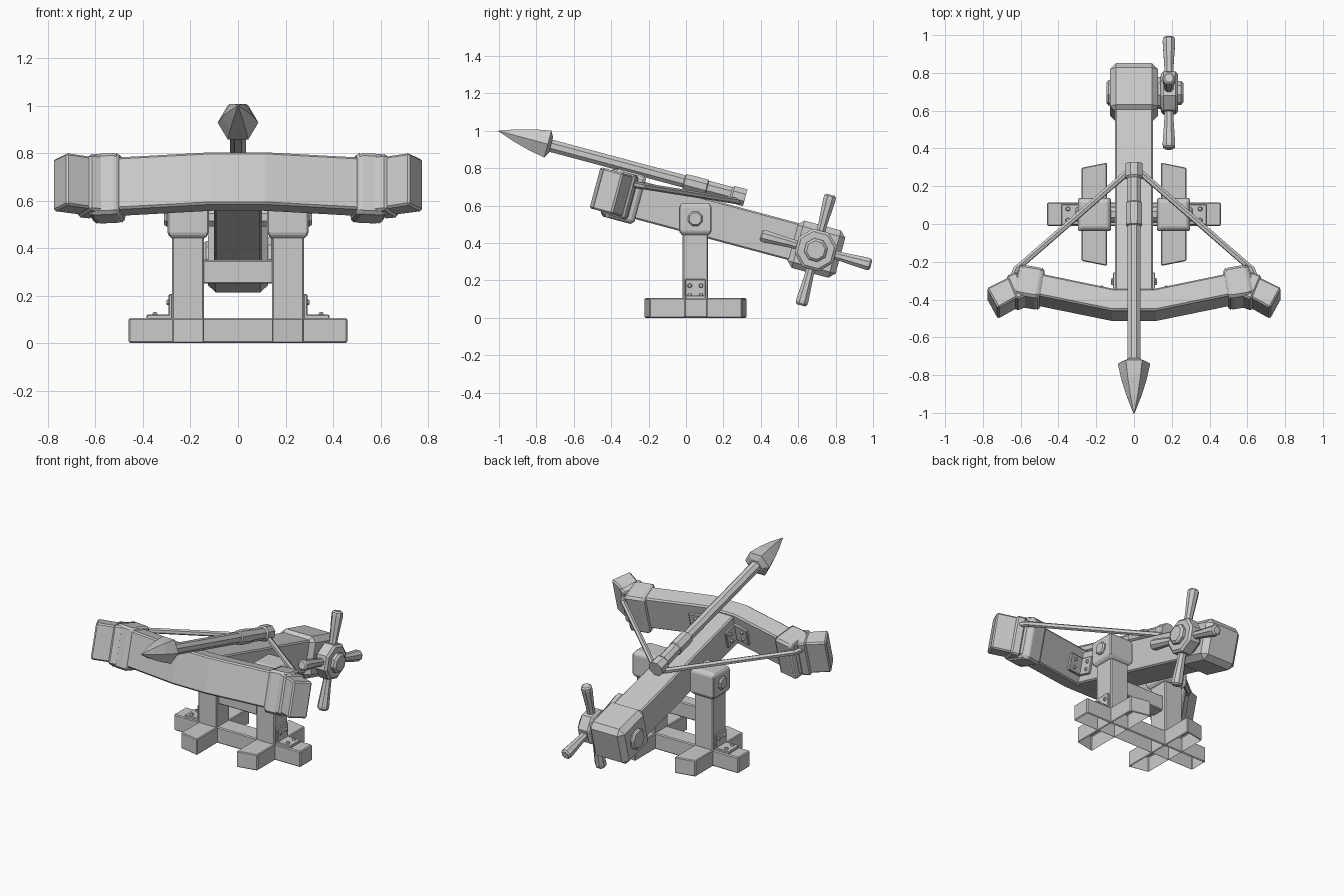
import bpy, bmesh
from math import radians, cos, sin, pi
from mathutils import Matrix, Vector

if "Cube" in bpy.data.objects:
    bpy.data.objects.remove(bpy.data.objects["Cube"])

I = Matrix.Identity(4)
# Tilted frame of the weapon: x across, y along the stock, z normal to it
TILT = Matrix.Translation((0, .05, .535)) @ Matrix.Rotation(radians(-15), 4, 'X')


def finish(name, bm, m=I):
    bmesh.ops.recalc_face_normals(bm, faces=bm.faces)
    me = bpy.data.meshes.new(name)
    bm.to_mesh(me)
    bm.free()
    ob = bpy.data.objects.new(name, me)
    ob.matrix_world = m
    bpy.context.collection.objects.link(ob)
    return ob


def loft(name, rings, m=I, bevel=0, open_bottom=False):
    bm = bmesh.new()
    rs = [[bm.verts.new(p) for p in r] for r in rings]
    n = len(rs[0])
    for a, b in zip(rs, rs[1:]):
        for i in range(n):
            bm.faces.new((a[i], a[(i + 1) % n], b[(i + 1) % n], b[i]))
    bm.faces.new(rs[0])
    bm.faces.new(rs[-1])
    bmesh.ops.recalc_face_normals(bm, faces=bm.faces)
    if bevel:
        edges = [e for e in bm.edges if e.calc_face_angle(0) > .5]
        bmesh.ops.bevel(bm, geom=edges, offset=bevel, segments=1, affect='EDGES')
    if open_bottom:
        low = min(v.co.z for v in bm.verts) + 1e-4
        bmesh.ops.delete(bm, geom=[f for f in bm.faces if all(v.co.z < low for v in f.verts)],
                         context='FACES')
    return finish(name, bm, m)


def box(name, lo, hi, m=I, bevel=.006, **kw):
    rings = [[(lo[0], lo[1], z), (hi[0], lo[1], z), (hi[0], hi[1], z), (lo[0], hi[1], z)]
             for z in (lo[2], hi[2])]
    return loft(name, rings, m, bevel, **kw)


def rod(name, start, axis, profile, m=I, sides=8, phase=.5):
    """Turned part: profile of (distance, radius) along an axis."""
    q = Vector(axis).to_track_quat('Z', 'Y')
    rings = [[Vector(start) + q @ Vector((r * cos(2 * pi * (i + phase) / sides),
                                          r * sin(2 * pi * (i + phase) / sides), t))
              for i in range(sides)] for t, r in profile]
    return loft(name, rings, m)


# Base cross bar and crossbar between the posts
box("base_bar", (-.46, -.01, 0), (.46, .115, .105), open_bottom=True)
box("post_crossbar", (-.15, .005, .25), (.15, .095, .35))

for s, side in ((1, "right"), (-1, "left")):
    # Foot with slanted ends
    loft("foot_" + side, [[(s * .143, -.222, z), (s * .277, -.195, z),
                           (s * .277, .298, z), (s * .143, .325, z)] for z in (0, .105)],
         bevel=.005, open_bottom=True)
    # Post with chamfered head
    box("post_" + side, (s * .21 - .067, -.018, .09), (s * .21 + .067, .117, .48))
    c = s * .21
    loft("post_head_" + side,
         [[(c + a * h, .05 + b * h, z) for a, b in ((-1, -1), (1, -1), (1, 1), (-1, 1))]
          for h, z in ((.07, .44), (.087, .46), (.087, .595), (.07, .615))], bevel=.006)
    # Angle bracket and rivets at the foot of the post
    xs = sorted((s * .275, s * .292))
    box("post_bracket_" + side, (xs[0], -.005, .105), (xs[1], .105, .207), bevel=.004)
    xs = sorted((s * .275, s * .385))
    box("base_bracket_" + side, (xs[0], -.005, .1), (xs[1], .105, .12), bevel=.004)
    for y in (.02, .08):
        rod("post_rivet_" + side, (s * .29, y, .172), (s, 0, 0), [(0, .014), (.012, .009)], sides=6)
        rod("base_rivet_" + side, (s * .35, y, .118), (0, 0, 1), [(0, .014), (.012, .009)], sides=6)
    # Angle bracket joining the stock to the bow
    xs = sorted((s * .095, s * .112))
    box("stock_bracket_" + side, (xs[0], -.45, -.045), (xs[1], -.335, .065), TILT, .004)
    tilt_arm = TILT @ Matrix.Translation((s * .1, -.44, 0)) @ Matrix.Rotation(s * radians(12), 4, 'Z')
    xs = sorted((0, s * .115))
    box("bow_bracket_" + side, (xs[0], -.01, -.045), (xs[1], .014, .065), tilt_arm, .004)
    for z in (-.015, .035):
        rod("stock_rivet_" + side, (s * .11, -.37, z), (s, 0, 0),
            [(0, .014), (.012, .009)], TILT, 6)
        rod("bow_rivet_" + side, (s * .075, .012, z), (0, 1, 0),
            [(0, .014), (.012, .009)], tilt_arm, 6)
    # Thick wrap near the bow tip, and thin band beside it
    m = TILT @ Matrix.Translation((s * .552, -.402, .013)) @ Matrix.Rotation(s * radians(10), 4, 'Z')
    loft("bow_wrap_" + side,
         [[(s * t, y, z) for y, z in ((-h, -.133 + k), (h, -.133 + k), (h, .133 - k), (-h, .133 - k))]
          for t, h, k in ((-.064, .076, .006), (-.055, .084, 0), (.055, .084, 0), (.064, .076, .006))],
         m, .014)
    m = TILT @ Matrix.Translation((s * .622, -.425, .015)) @ Matrix.Rotation(s * radians(-22), 4, 'Z')
    box("bow_band_" + side, (-.03, -.071, -.122), (.03, .071, .122), m, .01)
    # Bowstring half, with its hitch round the tip
    a, b = Vector((s * .625, -.325, .09)), Vector((s * .02, .205, .145))
    rod("bowstring_" + side, a, b - a, [(0, .017), ((b - a).length, .017)], TILT, 6)
    h = Vector((s * .65, -.385, .085))
    rod("string_hitch_" + side, h, a - h, [(0, .017), ((a - h).length + .01, .017)], TILT, 6)

# Pivot pin through posts and stock
rod("pivot_pin", (-.312, .05, .53), (1, 0, 0),
    [(0, .034), (.01, .042), (.614, .042), (.624, .034)])

# Stock and chamfered rear block
box("stock", (-.1, -.47, -.09), (.1, .58, .115), TILT, .008)
box("rear_block", (-.127, .535, -.126), (.127, .802, .136), TILT, .032)

# Recurved bow swept through mitred sections
half = [(.11, -.5, .06, 6), (.58, -.4, .063, -5), (.75, -.492, .063, -28)]
pts = [(-x, y, h, -d) for x, y, h, d in reversed(half)] + half
rings = []
for x, y, h, d in pts:
    n = Vector((-sin(radians(d)), cos(radians(d)))) * h
    rings.append([(x + k * n.x, y + k * n.y, z)
                  for k, z in ((-1, -.097), (1, -.097), (1, .13), (-1, .13))])
loft("bow", rings, TILT, .009)

# Bolt: shaft with collars and nock, six-sided head
rod("bolt_shaft", (0, -.87, .172), (0, 1, 0),
    [(0, .036), (.76, .036), (.765, .044), (.8, .046), (.885, .046), (.89, .041),
     (1.02, .041), (1.03, .05), (1.1, .05)], TILT)
rod("bolt_head", (0, -1.136, .176), (0, 1, 0),
    [(0, .003), (.09, .038), (.18, .066), (.272, .086), (.29, .05)], TILT, 6, 0)

# Winch hub, axle caps and four tapered handles
ax, ay = Vector((1, 0, 0)), .667
rod("winch_hub", (.12, ay, 0), ax,
    [(0, .085), (.02, .085), (.025, .105), (.035, .115), (.1, .115), (.112, .1)], TILT)
rod("winch_cap", (.225, ay, 0), ax, [(0, .064), (.025, .064), (.037, .05)], TILT)
rod("axle_cap", (-.12, ay, 0), -ax, [(0, .068), (.015, .068), (.026, .055)], TILT)
for i in range(4):
    d = Vector((0, cos(i * pi / 2), sin(i * pi / 2)))
    rod("winch_handle", Vector((.185, ay, 0)) + d * .09, d,
        [(0, .026), (.05, .026), (.19, .036), (.207, .034), (.216, .024)], TILT)
